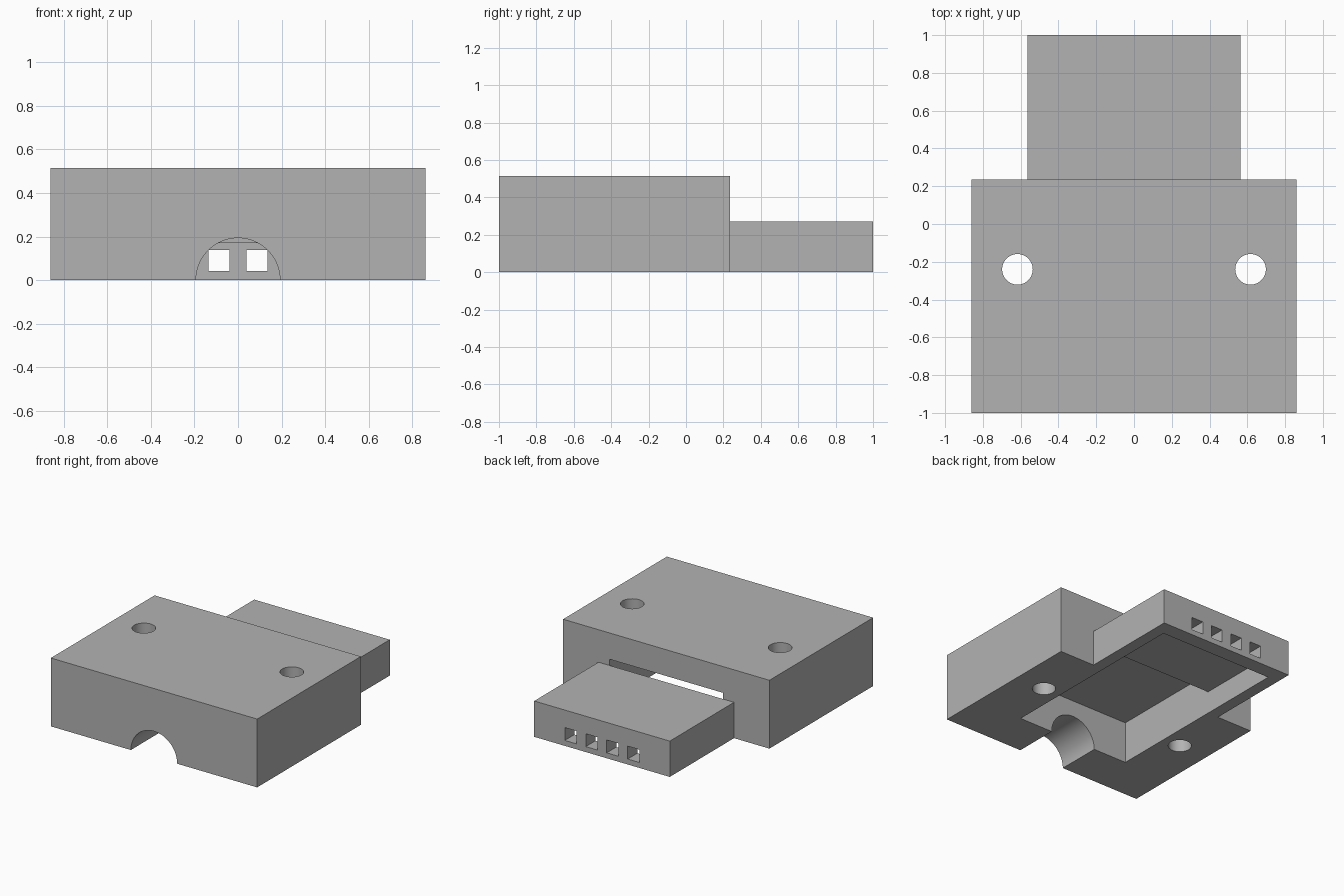
import bpy
import math
from mathutils import Vector

if "Cube" in bpy.data.objects:
    bpy.data.objects.remove(bpy.data.objects["Cube"], do_unlink=True)

# Main dimensions
BODY_X, BODY_H, STEP_Y = 0.86, 0.515, 0.235
PLUG_X, PLUG_H = 0.565, 0.27
CAVITY_X = 0.475

grey = bpy.data.materials.new("grey_plastic")
grey.use_nodes = True
colour = (0.45, 0.45, 0.45, 1)
grey.diffuse_color = colour
grey.node_tree.nodes["Principled BSDF"].inputs["Base Color"].default_value = colour


def box(name, low, high):
    low, high = Vector(low), Vector(high)
    bpy.ops.mesh.primitive_cube_add(size=1, location=(low + high) / 2)
    ob = bpy.context.object
    ob.name = name
    ob.scale = high - low
    bpy.ops.object.transform_apply(location=True, rotation=True, scale=True)
    return ob


def cylinder(name, radius, depth, location, tilt=0):
    bpy.ops.mesh.primitive_cylinder_add(vertices=64, radius=radius, depth=depth,
                                        location=location, rotation=(tilt, 0, 0))
    ob = bpy.context.object
    ob.name = name
    bpy.ops.object.transform_apply(location=True, rotation=True, scale=True)
    return ob


def carve(target, cutters):
    """Subtract every cutter, bake the result and remove the cutters."""
    for cutter in cutters:
        cutter.hide_render = True
        mod = target.modifiers.new(cutter.name, "BOOLEAN")
        mod.operation = "DIFFERENCE"
        mod.solver = "EXACT"
        mod.object = cutter
    graph = bpy.context.evaluated_depsgraph_get()
    mesh = bpy.data.meshes.new_from_object(target.evaluated_get(graph))
    target.modifiers.clear()
    target.data = mesh
    for cutter in cutters:
        bpy.data.objects.remove(cutter, do_unlink=True)
    mesh.materials.clear()
    mesh.materials.append(grey)
    bpy.ops.object.select_all(action="DESELECT")
    target.select_set(True)
    bpy.context.view_layer.objects.active = target
    bpy.ops.object.shade_smooth_by_angle(angle=math.radians(30))


# Housing: cavity open below and behind, cable tunnel in front, two screw holes
body = box("housing_body", (-BODY_X, -1, 0), (BODY_X, STEP_Y, BODY_H))
cuts = [
    box("cavity_cutter", (-CAVITY_X, -0.66, -0.1), (CAVITY_X, 0.4, 0.317)),
    cylinder("cable_tunnel_cutter", 0.193, 0.6, (0, -0.9, 0), math.pi / 2),
]
for side in (-1, 1):
    cuts.append(cylinder("screw_hole_cutter", 0.081, 2, (side * 0.617, -0.24, 0)))
carve(body, cuts)

# Plug: shallow shell open below and toward the housing, four contact windows
plug = box("plug_shell", (-PLUG_X, STEP_Y, 0), (PLUG_X, 1, PLUG_H))
cuts = [box("plug_cavity_cutter", (-CAVITY_X, 0, -0.1), (CAVITY_X, 0.885, 0.17))]
for i in range(4):
    x = (i - 1.5) * 0.175
    cuts.append(box("window_cutter", (x - 0.048, 0.8, 0.041), (x + 0.048, 1.2, 0.138)))
carve(plug, cuts)
